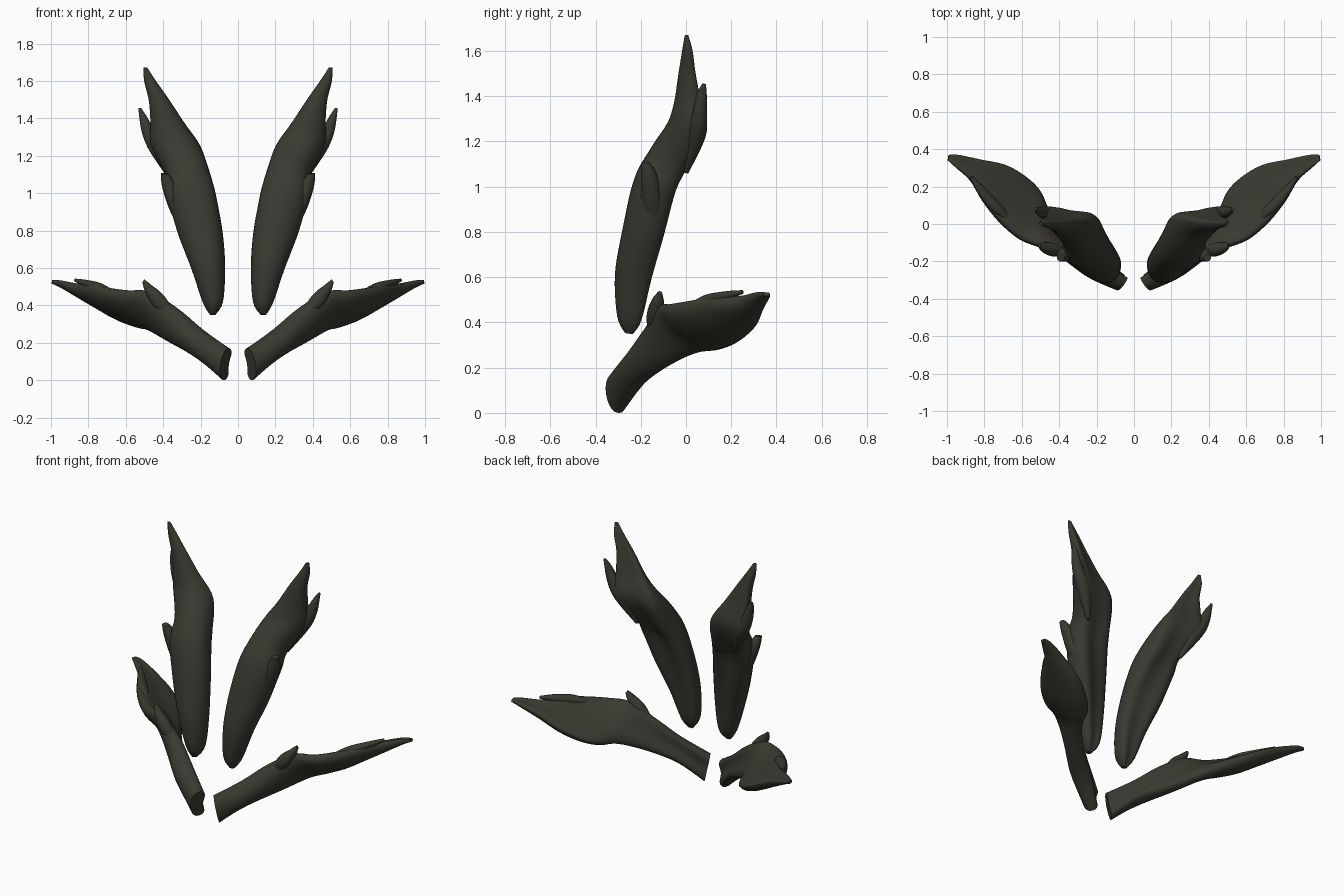
import bpy, bmesh, math
from mathutils import Vector

mat = bpy.data.materials.new("dark olive")
mat.diffuse_color = (0.042, 0.041, 0.030, 1)


def spline(a, b, c, d, t):
    return 0.5 * (2*b + (c-a)*t + (2*a-5*b+4*c-d)*t*t + (3*b-a-3*c+d)*t**3)


def blade(name, rows, dent=0.0, steps=5, n=32, reach=5):
    """Loft of rows (edge point P, edge point Q, front bulge, back bulge), mirrored in x."""
    data = [(Vector(r[0:3]), Vector(r[3:6]), r[6], r[7]) for r in rows]
    fine = []
    for i in range(len(data) - 1):
        a, b, c, d = (data[min(max(i+k, 0), len(data)-1)] for k in (-1, 0, 1, 2))
        for s in range(steps):
            fine.append([spline(a[j], b[j], c[j], d[j], s/steps) for j in range(4)])
    fine.append(list(data[-1]))
    mids = [(p + q) / 2 for p, q, f, b in fine]
    bm = bmesh.new()
    rings = []
    for i, (p, q, f, b) in enumerate(fine):
        axis = mids[min(i+reach, len(mids)-1)] - mids[max(i-reach, 0)]
        out = (q - p).cross(axis).normalized()
        ring = []
        for k in range(n):
            t = 2 * math.pi * k / n
            c, s = math.cos(t), math.sin(t)
            m = abs(s) ** 0.85
            h = f * m if s > 0 else -b * (m - dent * abs(s) ** 6)
            ring.append(bm.verts.new(mids[i] + (q - p) * 0.5 * c + out * h))
        rings.append(ring)
    for r0, r1 in zip(rings, rings[1:]):
        for k in range(n):
            bm.faces.new((r0[k], r0[(k+1) % n], r1[(k+1) % n], r1[k]))
    bm.faces.new(rings[0])
    bm.faces.new(rings[-1])
    bmesh.ops.recalc_face_normals(bm, faces=bm.faces)
    me = bpy.data.meshes.new(name)
    bm.to_mesh(me)
    bm.free()
    me.materials.append(mat)
    ob = bpy.data.objects.new(name, me)
    bpy.context.collection.objects.link(ob)
    ob.modifiers.new("mirror", 'MIRROR').use_mirror_merge = False
    bpy.context.view_layer.objects.active = ob
    ob.select_set(True)
    bpy.ops.object.shade_smooth_by_angle(angle=math.radians(40))
    ob.select_set(False)


def tine(name, pts, side):
    """Tapering spike along (x, y, z, half width, half thickness) points."""
    s = Vector(side)
    blade(name, [(*(Vector(p[:3]) - s*p[3]), *(Vector(p[:3]) + s*p[3]), p[4], p[4]) for p in pts], n=16)


# tall upper blades, shallow channel down the back
blade("upper_blade", [
    (0.12, -0.25, 0.35, 0.15, -0.25, 0.35, 0.02, 0.02),
    (0.08, -0.24, 0.42, 0.19, -0.24, 0.42, 0.065, 0.06),
    (0.07, -0.23, 0.60, 0.25, -0.20, 0.60, 0.10, 0.075),
    (0.085, -0.20, 0.80, 0.325, -0.15, 0.80, 0.105, 0.09),
    (0.12, -0.14, 1.00, 0.38, -0.12, 1.00, 0.105, 0.11),
    (0.15, -0.07, 1.10, 0.385, -0.07, 1.10, 0.11, 0.10),
    (0.20, 0.02, 1.25, 0.465, 0.06, 1.25, 0.125, 0.05),
    (0.29, 0.01, 1.38, 0.465, 0.05, 1.38, 0.085, 0.03),
    (0.37, 0.00, 1.50, 0.475, 0.03, 1.50, 0.05, 0.025),
    (0.44, 0.00, 1.60, 0.50, 0.02, 1.60, 0.028, 0.018),
    (0.485, 0.00, 1.67, 0.505, 0.005, 1.67, 0.008, 0.008)], dent=0.35)
tine("upper_side_tip", [
    (0.35, 0.00, 1.06, 0.01, 0.01), (0.42, 0.045, 1.22, 0.05, 0.04),
    (0.475, 0.06, 1.32, 0.038, 0.033), (0.508, 0.07, 1.41, 0.02, 0.022),
    (0.525, 0.08, 1.455, 0.007, 0.008)], (1, 0.2, 0))
tine("upper_barb", [
    (0.27, -0.15, 0.76, 0.01, 0.01), (0.32, -0.15, 0.90, 0.04, 0.045),
    (0.365, -0.16, 1.03, 0.04, 0.04), (0.392, -0.18, 1.105, 0.02, 0.02)], (1, -0.2, 0))

# low swept blades, scooped on the upper back side
blade("lower_blade", [
    (0.05, -0.32, 0.17, 0.075, -0.295, 0.0, 0.055, 0.05),
    (0.20, -0.24, 0.27, 0.20, -0.20, 0.12, 0.08, 0.055),
    (0.33, -0.17, 0.38, 0.34, -0.09, 0.20, 0.07, 0.05),
    (0.48, -0.12, 0.47, 0.45, 0.05, 0.27, 0.065, 0.04),
    (0.60, -0.08, 0.475, 0.50, 0.17, 0.30, 0.075, 0.035),
    (0.71, 0.01, 0.49, 0.575, 0.25, 0.34, 0.08, 0.03),
    (0.80, 0.12, 0.51, 0.685, 0.315, 0.40, 0.07, 0.025),
    (0.87, 0.23, 0.51, 0.82, 0.345, 0.47, 0.05, 0.02),
    (0.95, 0.30, 0.525, 0.94, 0.37, 0.515, 0.025, 0.015),
    (0.995, 0.34, 0.53, 0.99, 0.37, 0.525, 0.012, 0.008)], dent=0.5)
tine("lower_barb", [
    (0.32, -0.15, 0.32, 0.01, 0.01), (0.42, -0.14, 0.42, 0.04, 0.035),
    (0.48, -0.125, 0.49, 0.025, 0.028), (0.505, -0.115, 0.53, 0.01, 0.01)], (0.6, 0, -0.8))
tine("lower_tip_barb", [
    (0.64, 0.0, 0.45, 0.01, 0.01), (0.73, 0.08, 0.49, 0.03, 0.025),
    (0.81, 0.17, 0.515, 0.025, 0.02), (0.87, 0.25, 0.535, 0.008, 0.008)], (-0.6, 0.6, -0.5))
